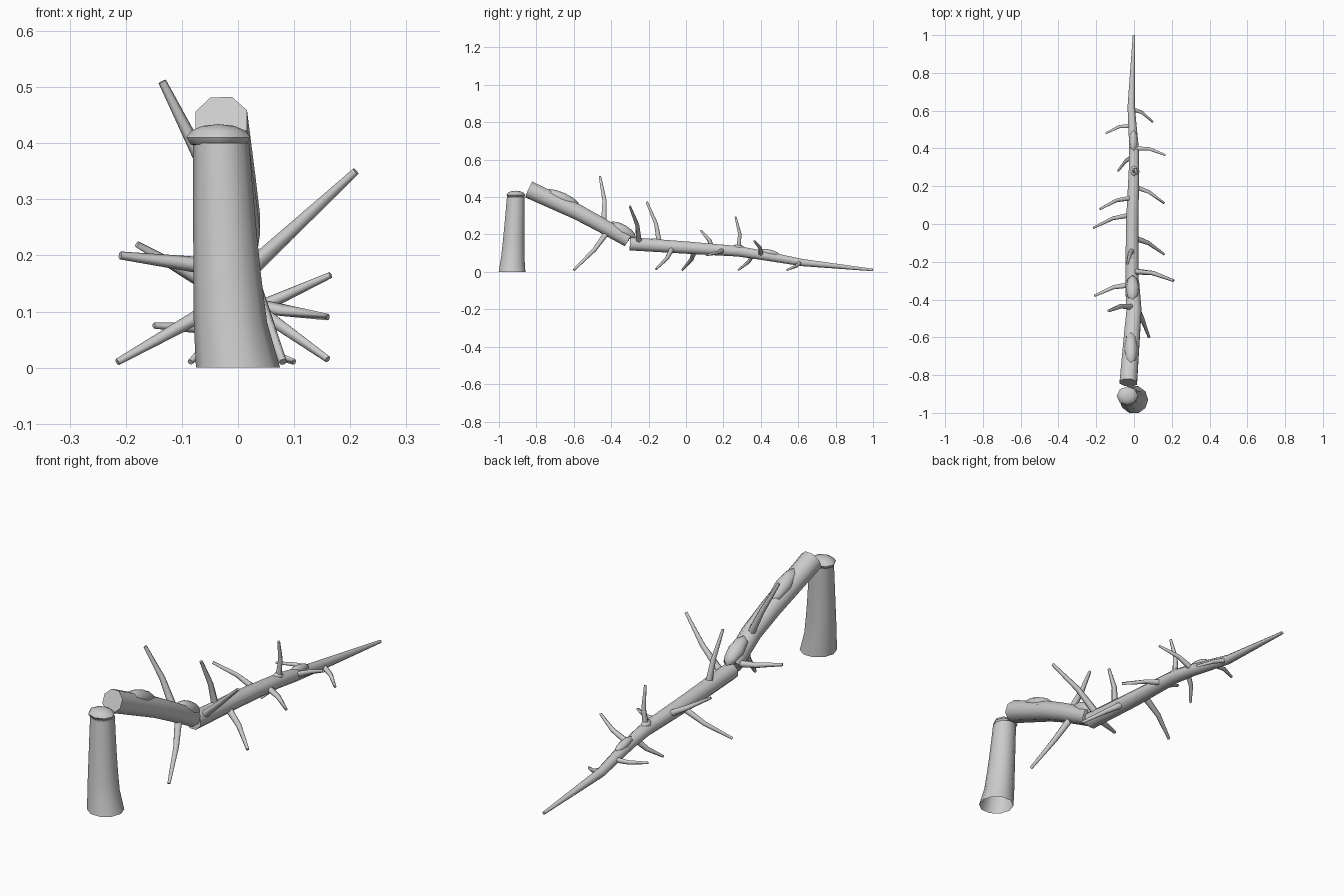
import bpy
import bmesh
import math
from mathutils import Vector, Matrix

default_cube = bpy.data.objects.get("Cube")
if default_cube:
    bpy.data.objects.remove(default_cube, do_unlink=True)

GREY = (0.6, 0.6, 0.6, 1)
bark = bpy.data.materials.new("pale grey bark")
bark.use_nodes = True
bark.diffuse_color = GREY
bark.node_tree.nodes["Principled BSDF"].inputs["Base Color"].default_value = GREY

UP = Vector((0, 0, 1))
SIDEWAYS = Vector((1, 0, 0))

# Centre lines of the two lengths of fallen trunk
upper_path = [Vector(p) for p in ((-0.03, -0.84, 0.44), (-0.01, -0.58, 0.32),
                                  (0, -0.46, 0.255), (-0.01, -0.31, 0.17))]
lower_path = [Vector(p) for p in ((-0.01, -0.3, 0.15), (-0.01, 0, 0.13), (0, 0.28, 0.11),
                                  (0, 0.4, 0.09), (-0.015, 0.62, 0.05), (0, 1, 0.01))]
trunk_path = upper_path + lower_path


def finish(bm, name, angle):
    """Turn the bmesh into a shaded bark object."""
    bmesh.ops.recalc_face_normals(bm, faces=bm.faces)
    mesh = bpy.data.meshes.new(name)
    bm.to_mesh(mesh)
    bm.free()
    mesh.materials.append(bark)
    part = bpy.data.objects.new(name, mesh)
    bpy.context.collection.objects.link(part)
    bpy.ops.object.select_all(action='DESELECT')
    part.select_set(True)
    bpy.context.view_layer.objects.active = part
    bpy.ops.object.shade_smooth_by_angle(angle=math.radians(angle))


def tube(name, path, start_radius, end_radius, power=1, sides=8, axis=None, open_start=False):
    """Skin a tapering tube along a path; a fixed axis keeps its rings parallel."""
    last = len(path) - 1
    total = (path[last] - path[0]).length
    bm = bmesh.new()
    rings = []
    for i, point in enumerate(path):
        along = (point - path[0]).length / total
        radius = start_radius + (end_radius - start_radius) * along ** power
        tangent = axis or (path[min(i + 1, last)] - path[max(i - 1, 0)]).normalized()
        reference = UP if abs(tangent.dot(SIDEWAYS)) > 0.8 else SIDEWAYS
        across = tangent.cross(reference).normalized()
        other = tangent.cross(across)
        ring = []
        for k in range(sides):
            turn = math.tau * (k + 0.5) / sides
            ring.append(bm.verts.new(point + radius * (across * math.cos(turn) + other * math.sin(turn))))
        rings.append(ring)
    for lower, upper in zip(rings, rings[1:]):
        for k in range(sides):
            following = (k + 1) % sides
            bm.faces.new((lower[k], lower[following], upper[following], upper[k]))
    if not open_start:
        bm.faces.new(rings[0])
    bm.faces.new(rings[-1])
    finish(bm, name, 62)


def knob(name, centre, size, pitch):
    """Low, faceted lump of growth."""
    bm = bmesh.new()
    bmesh.ops.create_uvsphere(bm, u_segments=8, v_segments=6, radius=1)
    bm.transform(Matrix.Translation(centre) @ Matrix.Rotation(pitch, 4, 'X') @ Matrix.Diagonal((*size, 1)))
    finish(bm, name, 40)


def on_trunk(y):
    """Point on the trunk's centre line, and the slope of the trunk there."""
    for near, far in zip(trunk_path, trunk_path[1:]):
        if near.y <= y <= far.y:
            run = far - near
            return near + run * (y - near.y) / run.y, math.atan2(run.z, run.y)


# Standing stump, flared at the foot, open underneath, leaning slightly
stump_path = []
for step in range(6):
    t = step / 5
    stump_path.append(Vector((-0.03 * math.sqrt(t), -0.93 + 0.02 * t, 0.4 * t)))
tube("stump", stump_path, 0.075, 0.05, power=0.6, sides=10, axis=UP, open_start=True)
knob("stump_top", Vector((-0.035, -0.91, 0.41)), (0.057, 0.05, 0.024), 0)

# Fallen trunk, snapped into two lengths
tube("upper_log", upper_path, 0.05, 0.04)
tube("lower_log", lower_path, 0.038, 0.007, power=1.7)

# Lumps of growth resting on the trunk: position along it, half length, half width
growths = {
    "upper_growth": (-0.66, 0.1, 0.035),
    "break_growth": (-0.34, 0.08, 0.035),
    "middle_growth": (-0.16, 0.05, 0.02),
    "rear_growth": (0.28, 0.03, 0.02),
    "tip_growth": (0.44, 0.06, 0.02),
}
for name, (y, length, width) in growths.items():
    centre, slope = on_trunk(y)
    knob(name, centre + UP * width, (width, length, width * 0.9), slope)

# Bare branches: where each leaves the trunk, and its tip
branches = [
    (-0.41, (0.08, -0.6, 0.01)),
    (-0.44, (-0.135, -0.46, 0.51)),
    (-0.32, (-0.21, -0.38, 0.2)),
    (-0.25, (0.21, -0.3, 0.35)),
    (-0.14, (-0.035, -0.21, 0.375)),
    (-0.07, (0.16, -0.16, 0.015)),
    (0.05, (-0.215, -0.02, 0.01)),
    (0.14, (-0.18, 0.08, 0.22)),
    (0.2, (0.16, 0.11, 0.09)),
    (0.28, (0.015, 0.265, 0.295)),
    (0.36, (-0.085, 0.28, 0.01)),
    (0.4, (0.165, 0.365, 0.165)),
    (0.52, (-0.15, 0.48, 0.075)),
    (0.61, (0.1, 0.54, 0.01)),
]
for number, (y, tip) in enumerate(branches, 1):
    root, slope = on_trunk(y)
    tip = Vector(tip)
    bend = root.lerp(tip, 0.5) + Vector((0, 0.015, 0))
    radius = 0.016 - 0.005 * y
    tube(f"branch_{number}", [root, bend, tip], radius, radius * 0.4, sides=6)
